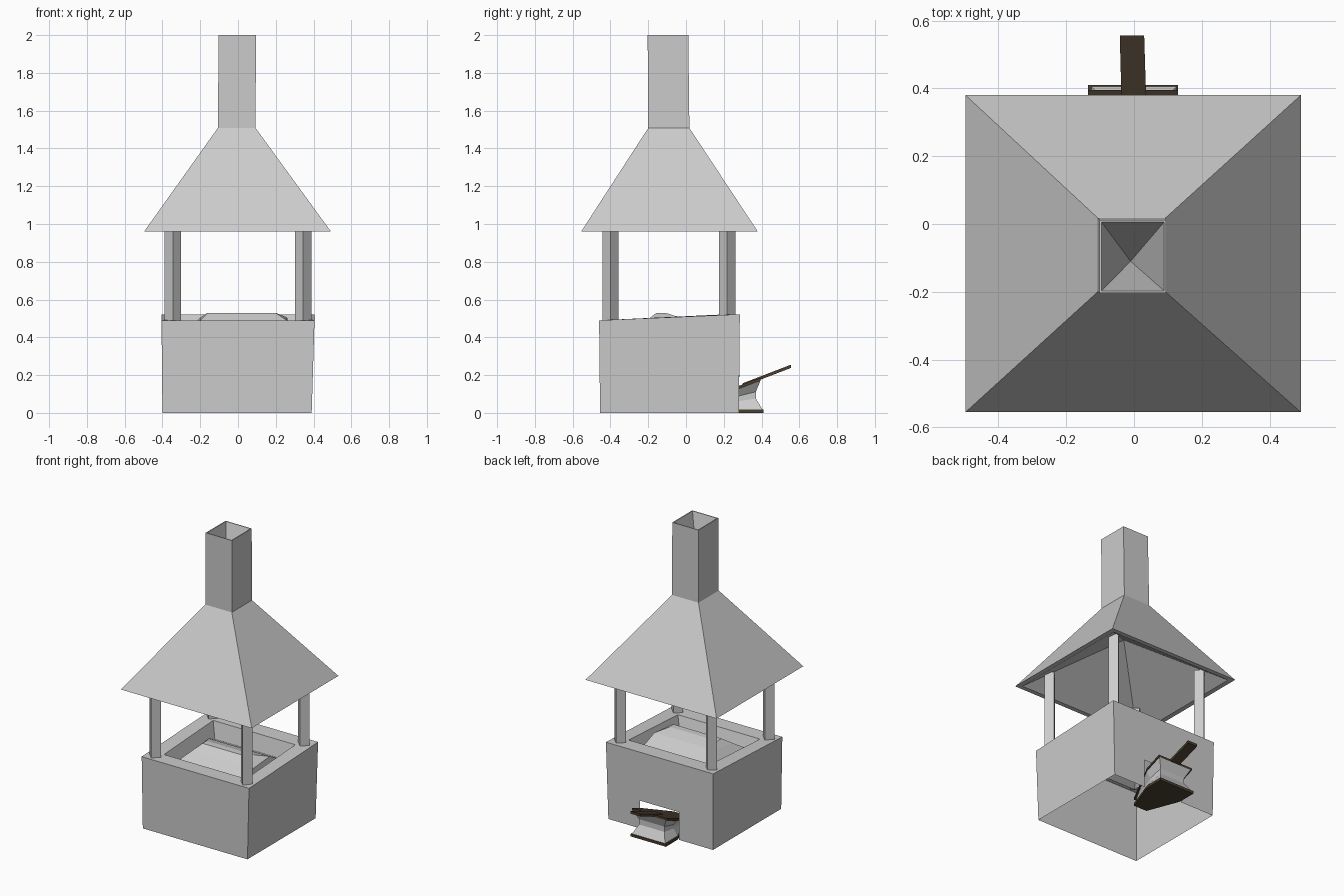
import bpy, bmesh
from mathutils import Vector

if "Cube" in bpy.data.objects:
    bpy.data.objects.remove(bpy.data.objects["Cube"])

wood = bpy.data.materials.new("dark_wood")
wood.diffuse_color = (0.07, 0.05, 0.03, 1)
wood.use_nodes = True
wood.node_tree.nodes["Principled BSDF"].inputs["Base Color"].default_value = wood.diffuse_color


def finish(name, bm, mat=None):
    bmesh.ops.recalc_face_normals(bm, faces=bm.faces)
    me = bpy.data.meshes.new(name)
    bm.to_mesh(me)
    bm.free()
    ob = bpy.data.objects.new(name, me)
    bpy.context.collection.objects.link(ob)
    if mat:
        me.materials.append(mat)
    return ob


def rect(x0, x1, y0, y1, zf, zb=None):
    zb = zf if zb is None else zb
    return [(x0, y0, zf), (x1, y0, zf), (x1, y1, zb), (x0, y1, zb)]


def loft(rings, start=None, end=None, skip=()):
    """Join rings of points; start/end may be an apex point or 'cap'."""
    bm = bmesh.new()
    loops = [[bm.verts.new(p) for p in r] for r in rings]
    n = len(loops[0])
    for k, (a, b) in enumerate(zip(loops, loops[1:])):
        for i in range(n):
            if (k, i) not in skip:
                j = (i + 1) % n
                bm.faces.new((a[i], a[j], b[j], b[i]))
    for loop, close in ((loops[0], start), (loops[-1], end)):
        if close == "cap":
            bm.faces.new(loop)
        elif close:
            tip = bm.verts.new(close)
            for i in range(n):
                bm.faces.new((loop[i], loop[(i + 1) % n], tip))
    return bm, loops


# Hearth: open-bottomed box, rim, sunken pan; back wall has an opening
bm, loops = loft([
    rect(-0.40, 0.39, -0.455, 0.28, 0),
    rect(-0.405, 0.405, -0.46, 0.285, 0.49, 0.522),
    rect(-0.31, 0.31, -0.355, 0.175, 0.49, 0.52),
    rect(-0.28, 0.28, -0.33, 0.15, 0.41),
], skip={(0, 2)})
hole = [bm.verts.new((x, 0.28 + z * 0.01, z)) for x, z in
        ((-0.145, 0), (-0.145, 0.19), (0.15, 0.19), (0.15, 0))]
(r0, l0), (r1, l1) = loops[0][2:], loops[1][2:]
bm.faces.new((l0, hole[0], hole[1], l1))
bm.faces.new((hole[1], hole[2], r1, l1))
bm.faces.new((hole[2], hole[3], r0, r1))
finish("hearth", bm)

# Coal mound
bm, _ = loft([
    rect(-0.28, 0.28, -0.33, 0.15, 0.41),
    rect(-0.20, 0.26, -0.21, -0.03, 0.49, 0.505),
    rect(-0.16, 0.20, -0.155, -0.11, 0.53),
], end="cap")
finish("coal_mound", bm)

# Posts: square, turned 45 degrees
for side, x in (("left", -0.345), ("right", 0.345)):
    for end, y in (("front", -0.40), ("back", 0.218)):
        r = 0.043
        ring = [(x - r, y), (x, y - r), (x + r, y), (x, y + r)]
        bm, _ = loft([[(*p, z) for p in ring] for z in (0.48, 1.03)],
                     "cap", "cap")
        finish(f"{end}_{side}_post", bm)

# Hood and chimney: hollow underneath and at the flue
bm, _ = loft([
    rect(-0.465, 0.46, -0.525, 0.35, 0.96),
    rect(-0.497, 0.492, -0.555, 0.38, 0.96),
    rect(-0.107, 0.093, -0.20, 0.018, 1.508),
    rect(-0.102, 0.095, -0.203, 0.012, 2.0),
    rect(-0.096, 0.089, -0.197, 0.006, 2.0),
], start=(-0.01, -0.11, 1.28), end=(-0.01, -0.11, 1.65))
finish("hood_and_chimney", bm)


# Bellows boards: wedge outlines, thickened
def board(name, outline, height, thick):
    rings = [[(x, y, height(y) + d) for x, y in outline] for d in (0, thick)]
    bm, _ = loft(rings, "cap", "cap")
    finish(name, bm, wood)


def slope(y):
    return 0.128 + (y - 0.28) * 0.385


board("bellows_bottom_board",
      [(-0.05, 0.06), (0.05, 0.06), (0.13, 0.28), (0.13, 0.41),
       (-0.135, 0.41), (-0.135, 0.28)], lambda y: 0.0, 0.018)
board("bellows_top_board",
      [(-0.05, 0.06), (0.05, 0.06), (0.13, 0.28), (0.13, 0.395),
       (-0.135, 0.395), (-0.135, 0.28)], slope, 0.015)
board("bellows_handle",
      [(-0.035, 0.30), (0.038, 0.30), (0.03, 0.556), (-0.042, 0.556)],
      lambda y: slope(y) + 0.004, 0.017)


# Bellows bag: pinched at the waist, tapering to the nose
def bag_ring(t, w, back):
    out = [(-0.04, 0.07), (0.04, 0.07), (w, 0.27), (w, back),
           (-w, back), (-w, 0.27)]
    return [(x, y, 0.018 + t * (slope(y) - 0.018)) for x, y in out]


bm, _ = loft([bag_ring(0, 0.125, 0.405), bag_ring(0.4, 0.095, 0.37),
              bag_ring(0.65, 0.095, 0.37), bag_ring(1, 0.125, 0.395)])
finish("bellows_bag", bm)
